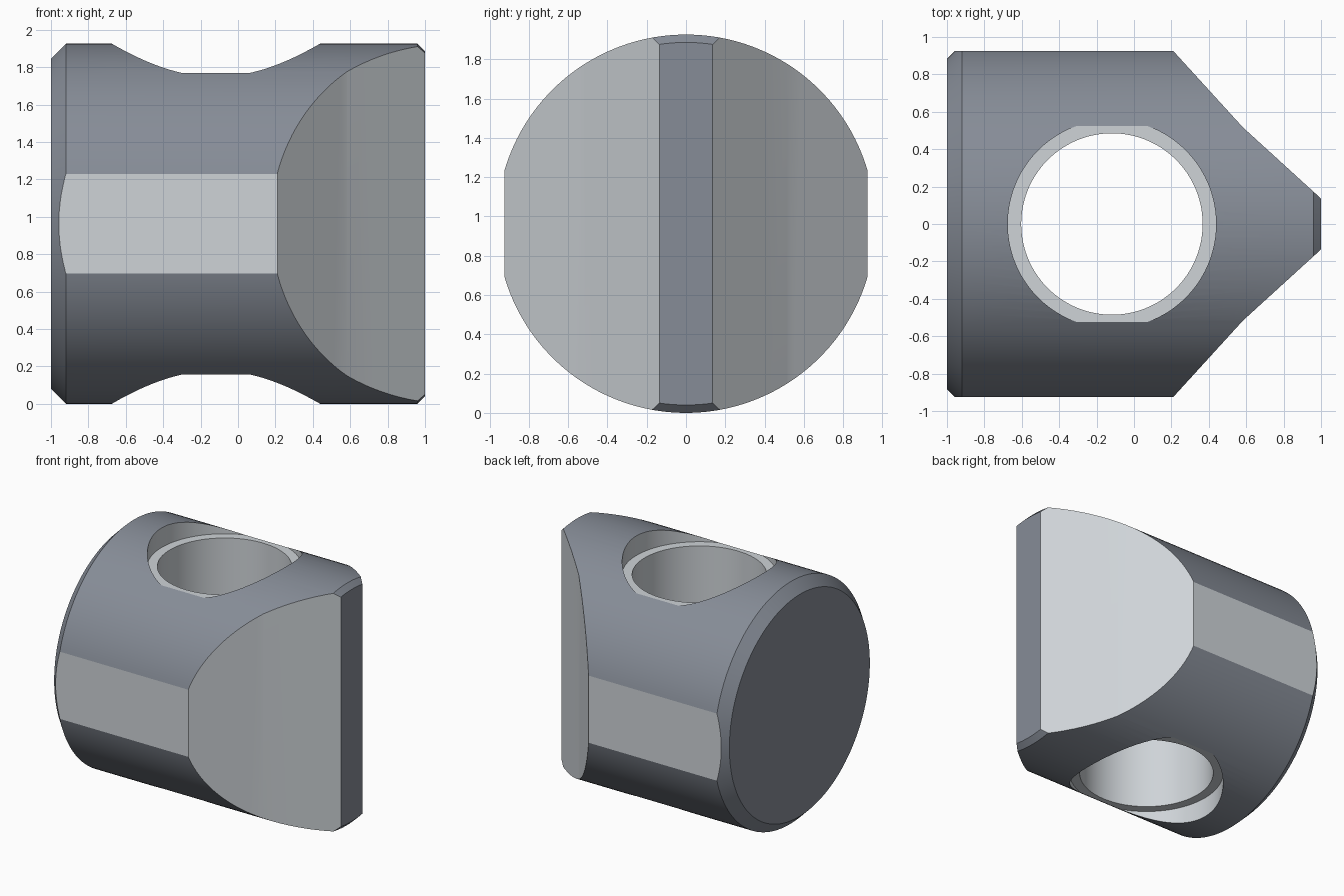
import bpy, bmesh, math

if "Cube" in bpy.data.objects:
    bpy.data.objects.remove(bpy.data.objects["Cube"])

R = 0.963          # barrel radius, also the axis height
HOLE_X = -0.118    # centre of the cross hole


def material(name, colour):
    mat = bpy.data.materials.new(name)
    mat.diffuse_color = (*colour, 1)
    mat.use_nodes = True
    mat.node_tree.nodes["Principled BSDF"].inputs["Base Color"].default_value = mat.diffuse_color
    return mat


dark = material("turned_dark_steel", (0.24, 0.265, 0.31))
light = material("machined_light_steel", (0.62, 0.655, 0.685))


def finish(name, bm, mat):
    bmesh.ops.recalc_face_normals(bm, faces=bm.faces)
    me = bpy.data.meshes.new(name)
    bm.to_mesh(me)
    bm.free()
    me.materials.append(mat)
    ob = bpy.data.objects.new(name, me)
    bpy.context.collection.objects.link(ob)
    return ob


def lathe(name, profile, place, mat, n=128):
    """Closed solid from rings of (axial position, radius)."""
    bm = bmesh.new()
    rings = [[bm.verts.new(place(a, r, 2 * math.pi * (i + 0.5) / n)) for i in range(n)]
             for a, r in profile]
    for lo, hi in zip(rings, rings[1:]):
        for i in range(n):
            j = (i + 1) % n
            bm.faces.new((lo[i], lo[j], hi[j], hi[i]))
    bm.faces.new(rings[0])
    bm.faces.new(rings[-1])
    return finish(name, bm, mat)


def boolean(target, cutter, op):
    """Cut the target; cut faces keep the cutter's material."""
    mod = target.modifiers.new(op, 'BOOLEAN')
    mod.operation = op
    mod.solver = 'EXACT'
    mod.material_mode = 'TRANSFER'
    mod.object = cutter
    cutter.hide_render = True
    bpy.context.view_layer.objects.active = target
    bpy.ops.object.modifier_apply(modifier=mod.name)
    bpy.data.objects.remove(cutter)


# Barrel along x with chamfered ends
body = lathe("barrel_nut_body",
             [(-1, R - 0.08), (-0.92, R), (0.96, R), (1, R - 0.04)],
             lambda a, r, t: (a, r * math.cos(t), R + r * math.sin(t)), dark)

# Plan outline: side flats and the wedge-shaped nose
half = [(-1.2, 0.925), (0.21, 0.925), (0.583, 0.516), (1, 0.136), (1.1, 0.045)]
outline = half + [(x, -y) for x, y in reversed(half)]
bm = bmesh.new()
face = bm.faces.new([bm.verts.new((x, y, -0.2)) for x, y in outline])
ext = bmesh.ops.extrude_face_region(bm, geom=[face])
bmesh.ops.translate(bm, vec=(0, 0, 2.4),
                    verts=[v for v in ext["geom"] if isinstance(v, bmesh.types.BMVert)])
boolean(body, finish("plan_outline", bm, light), 'INTERSECT')

# Vertical through hole with a spot face at both ends
r1, r2 = 0.485, 0.557
hole = lathe("cross_hole",
             [(-0.2, r2), (0.156, r2), (0.156, r1), (1.77, r1), (1.77, r2), (2.2, r2)],
             lambda a, r, t: (HOLE_X + r * math.cos(t), r * math.sin(t), a), light)
boolean(body, hole, 'DIFFERENCE')

# Smooth curved walls, crisp edges
bpy.ops.object.select_all(action='DESELECT')
body.select_set(True)
bpy.context.view_layer.objects.active = body
bpy.ops.object.shade_smooth_by_angle(angle=math.radians(12))
